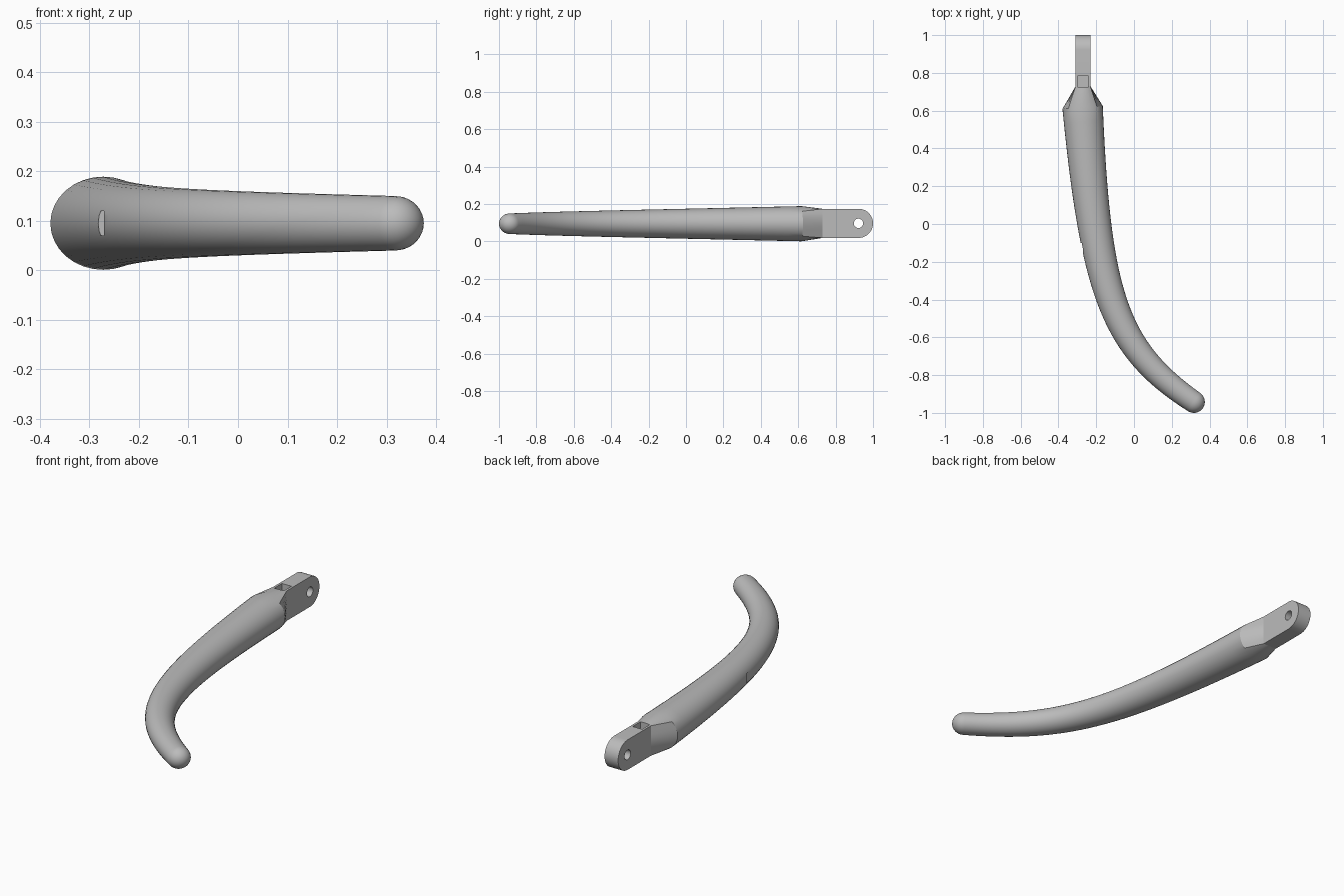
import bpy, bmesh, math
from mathutils import Vector
from mathutils.geometry import interpolate_bezier

if "Cube" in bpy.data.objects:
    bpy.data.objects.remove(bpy.data.objects["Cube"])

SIDES = 32
MID_Z = 0.095
TAB_X = -0.27

grey = bpy.data.materials.new("plain grey")
grey.use_nodes = True
colour = (0.5, 0.5, 0.5, 1)
grey.diffuse_color = colour
grey.node_tree.nodes["Principled BSDF"].inputs["Base Color"].default_value = colour


def make_object(name, bm):
    bmesh.ops.recalc_face_normals(bm, faces=bm.faces)
    mesh = bpy.data.meshes.new(name)
    bm.to_mesh(mesh)
    bm.free()
    mesh.materials.append(grey)
    obj = bpy.data.objects.new(name, mesh)
    bpy.context.collection.objects.link(obj)
    return obj


def box(name, low, high):
    bm = bmesh.new()
    bmesh.ops.create_cube(bm, size=1)
    low, high = Vector(low), Vector(high)
    bmesh.ops.scale(bm, vec=high - low, verts=bm.verts)
    bmesh.ops.translate(bm, vec=(low + high) / 2, verts=bm.verts)
    return make_object(name, bm)


def cut(obj, cutter):
    mod = obj.modifiers.new("cut", "BOOLEAN")
    mod.operation = "DIFFERENCE"
    mod.solver = "EXACT"
    mod.object = cutter
    cutter.hide_render = True
    bpy.context.view_layer.objects.active = obj
    bpy.ops.object.modifier_apply(modifier=mod.name)


def smooth(obj, angle):
    bpy.ops.object.select_all(action="DESELECT")
    obj.select_set(True)
    bpy.context.view_layer.objects.active = obj
    bpy.ops.object.shade_smooth_by_angle(angle=math.radians(angle))


def ring(bm, centre, side, half_w, half_h, square=False):
    verts = []
    for i in range(SIDES):
        a = math.tau * i / SIDES
        c, s = math.cos(a), math.sin(a)
        k = max(abs(c), abs(s)) if square else 1
        verts.append(bm.verts.new(centre + side * (half_w * c / k)
                                  + Vector((0, 0, half_h * s / k))))
    return verts


# Curved tapering grip: centre line from the neck to the rounded tip
start = Vector((-0.272, 0.617, MID_Z))
end = Vector((0.317, -0.942, MID_Z))
start_dir = Vector((0.07, -1, 0))
end_dir = Vector((0.83, -0.56, 0)).normalized()
path = interpolate_bezier(start, start + start_dir, end - end_dir * 0.5, end, 40)
lengths = [0]
for a, b in zip(path, path[1:]):
    lengths.append(lengths[-1] + (b - a).length)

bm = bmesh.new()
# Square end of the neck, flush with the tab
rings = [ring(bm, Vector((TAB_X, 0.73, 0.097)), Vector((1, 0, 0)), 0.039, 0.078, True)]
for i, p in enumerate(path):
    t = lengths[i] / lengths[-1]
    d = (path[min(i + 1, len(path) - 1)] - path[max(i - 1, 0)]).normalized()
    side = Vector((-d.y, d.x, 0))
    rings.append(ring(bm, p, side, 0.107 - 0.049 * t, 0.094 - 0.039 * t))
# Domed tip
side = Vector((-end_dir.y, end_dir.x, 0))
for i in range(1, 8):
    a = math.pi / 2 * i / 8
    rings.append(ring(bm, end + end_dir * (0.058 * math.sin(a)), side,
                      0.058 * math.cos(a), 0.055 * math.cos(a)))
for r0, r1 in zip(rings, rings[1:]):
    for i in range(SIDES):
        j = (i + 1) % SIDES
        bm.faces.new((r0[i], r0[j], r1[j], r1[i]))
bm.faces.new(rings[0])
pole = bm.verts.new(end + end_dir * 0.058)
for i in range(SIDES):
    bm.faces.new((rings[-1][i], rings[-1][(i + 1) % SIDES], pole))
grip = make_object("lever_grip", bm)

# Mounting tab with a round end
bm = bmesh.new()
radius, eye_y, eye_z = 0.078, 0.922, 0.097
outline = [(0.73, eye_z + radius), (0.73, eye_z - radius)]
for i in range(25):
    a = -math.pi / 2 + math.pi * i / 24
    outline.append((eye_y + radius * math.cos(a), eye_z + radius * math.sin(a)))
face = bm.faces.new([bm.verts.new((TAB_X - 0.039, y, z)) for y, z in outline])
moved = bmesh.ops.extrude_face_region(bm, geom=[face])["geom"]
bmesh.ops.translate(bm, vec=(0.078, 0, 0),
                    verts=[v for v in moved if isinstance(v, bmesh.types.BMVert)])
tab = make_object("mounting_tab", bm)

# Pivot hole, top pocket and side notch
bm = bmesh.new()
bmesh.ops.create_cone(bm, cap_ends=True, segments=32, radius1=0.025, radius2=0.025, depth=0.3)
for v in bm.verts:
    v.co = (TAB_X + v.co.z, eye_y + v.co.x, eye_z + v.co.y)
hole = make_object("hole_cutter", bm)
pocket = box("pocket_cutter", (-0.297, 0.722, 0.12), (-0.243, 0.786, 0.25))
notch = box("notch_cutter", (-0.4, -0.195, 0.07), (-0.27, -0.1, 0.12))

cut(tab, hole)
cut(tab, pocket)
cut(grip, pocket)
cut(grip, notch)
for cutter in (hole, pocket, notch):
    bpy.data.objects.remove(cutter)

smooth(grip, 20)
smooth(tab, 30)
